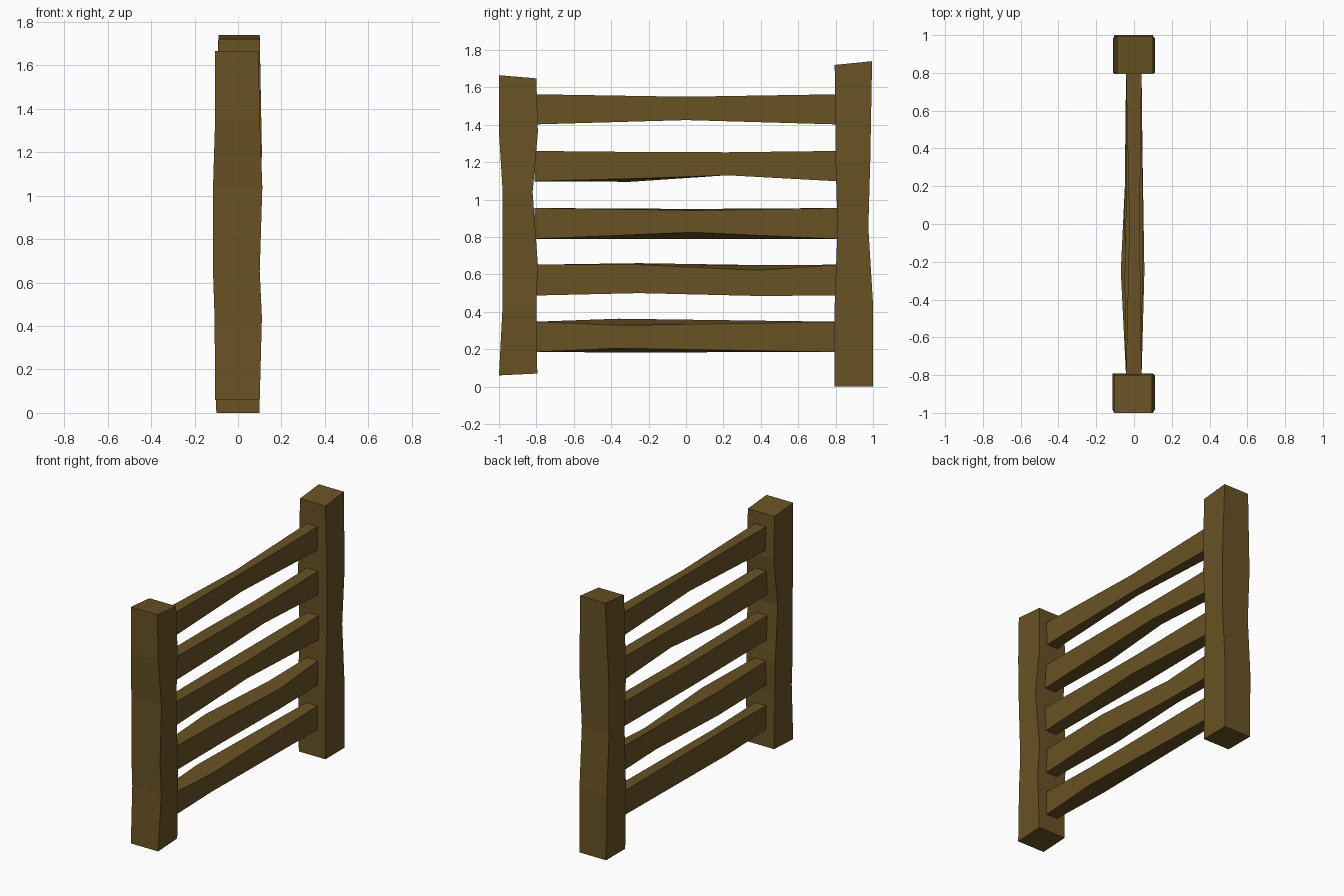
import bpy, bmesh

wood = bpy.data.materials.new("brown wood")
wood.diffuse_color = (0.14, 0.085, 0.018, 1)


def loft(name, rings):
    """Skin a stack of four-cornered rings and cap both ends."""
    bm = bmesh.new()
    loops = [[bm.verts.new(p) for p in r] for r in rings]
    for a, b in zip(loops, loops[1:]):
        for i in range(4):
            j = (i + 1) % 4
            bm.faces.new((a[i], a[j], b[j], b[i]))
    bm.faces.new(loops[0])
    bm.faces.new(loops[-1])
    bmesh.ops.recalc_face_normals(bm, faces=bm.faces)
    me = bpy.data.meshes.new(name)
    bm.to_mesh(me)
    bm.free()
    me.materials.append(wood)
    ob = bpy.data.objects.new(name, me)
    bpy.context.collection.objects.link(ob)


def post(name, sections):
    # section: x range, y range, z at low y, z at high y
    loft(name, [[(x0, y0, za), (x1, y0, za), (x1, y1, zb), (x0, y1, zb)]
                for x0, x1, y0, y1, za, zb in sections])


def rail(name, low, high, middle):
    # section: y, x range, bottom/top on the +x side, bottom/top on the -x side
    ends = [(-0.81, -0.042, 0.04, low, high, low, high),
            (0.81, -0.042, 0.04, low, high, low, high)]
    loft(name, [[(x1, y, bn), (x1, y, tn), (x0, y, tf), (x0, y, bf)]
                for y, x0, x1, bn, tn, bf, tf in [ends[0]] + middle + [ends[1]]])


# Uneven square posts
post("front_post", [
    (-0.105, 0.10, -1.0, -0.795, 0.06, 0.07),
    (-0.108, 0.11, -0.98, -0.80, 0.44, 0.44),
    (-0.115, 0.10, -0.98, -0.792, 0.65, 0.65),
    (-0.115, 0.112, -0.98, -0.82, 1.04, 1.04),
    (-0.105, 0.10, -1.0, -0.792, 1.36, 1.36),
    (-0.105, 0.095, -1.0, -0.80, 1.665, 1.648)])
post("back_post", [
    (-0.10, 0.10, 0.795, 1.0, 0.0, 0.0),
    (-0.105, 0.10, 0.795, 1.0, 0.44, 0.44),
    (-0.105, 0.10, 0.81, 0.975, 0.85, 0.85),
    (-0.11, 0.11, 0.80, 0.985, 1.2, 1.2),
    (-0.09, 0.10, 0.795, 0.995, 1.72, 1.74)])

# Five warped rails between the posts
rail("rail_1", 0.185, 0.347, [(-0.36, -0.055, 0.05, 0.205, 0.328, 0.183, 0.363)])
rail("rail_2", 0.487, 0.652, [(-0.25, -0.07, 0.055, 0.50, 0.652, 0.50, 0.66),
                              (0.38, -0.04, 0.045, 0.485, 0.622, 0.50, 0.65)])
rail("rail_3", 0.79, 0.955, [(0.04, -0.05, 0.045, 0.825, 0.942, 0.79, 0.95)])
rail("rail_4", 1.098, 1.26, [(-0.30, -0.05, 0.045, 1.112, 1.255, 1.095, 1.255),
                             (0.22, -0.04, 0.045, 1.13, 1.253, 1.13, 1.253)])
rail("rail_5", 1.402, 1.563, [(0.0, -0.025, 0.03, 1.425, 1.55, 1.425, 1.55)])
